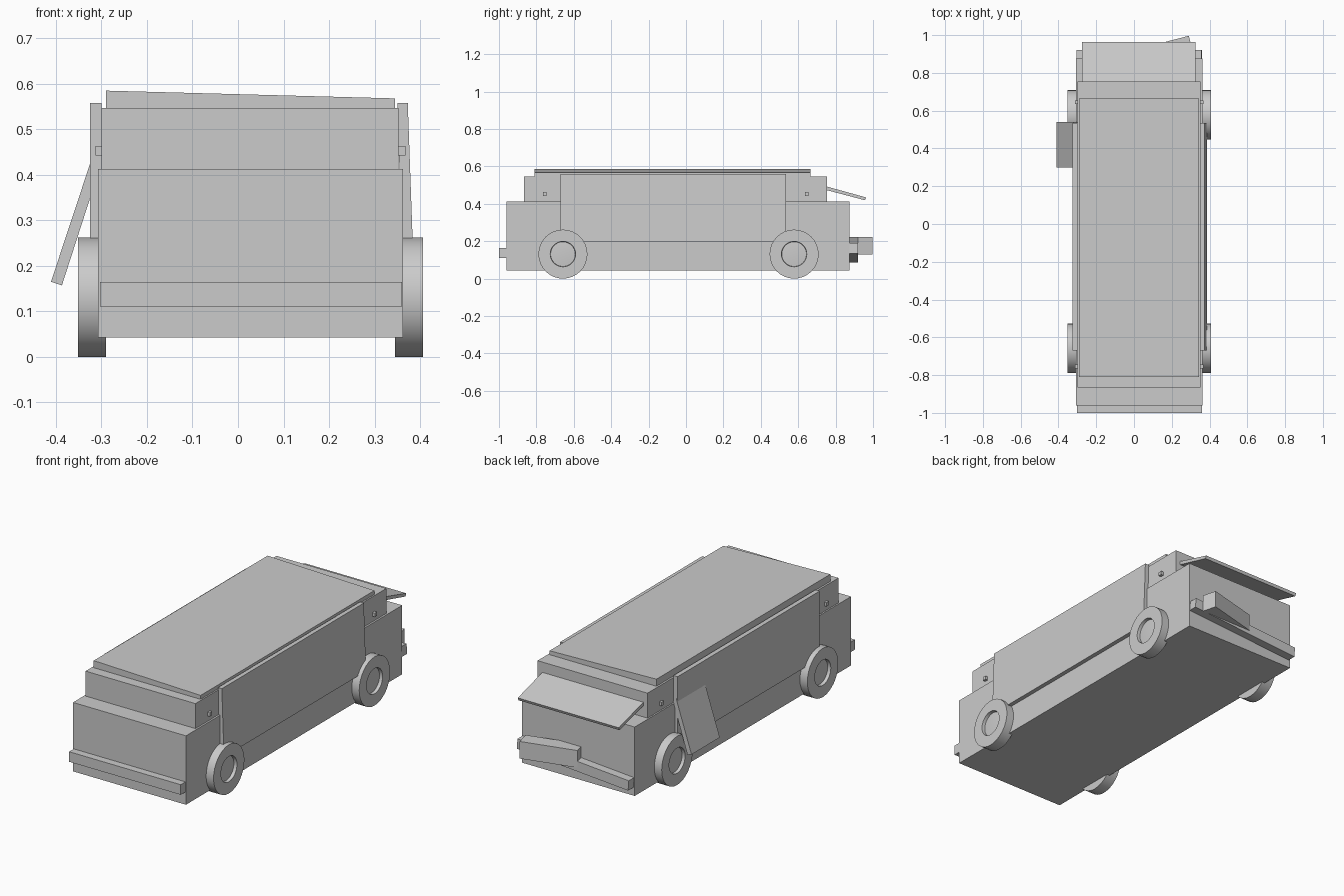
import bpy, bmesh, math
from mathutils import Matrix

if "Cube" in bpy.data.objects:
    bpy.data.objects.remove(bpy.data.objects["Cube"])

CX = 0.0275  # centre line of the body


def box(name, lo, hi, rot=(0, 0, 0)):
    """Box between two corners, turned about its own centre."""
    bm = bmesh.new()
    bmesh.ops.create_cube(bm, size=1)
    bmesh.ops.scale(bm, vec=[b - a for a, b in zip(lo, hi)], verts=bm.verts)
    me = bpy.data.meshes.new(name)
    bm.to_mesh(me)
    bm.free()
    ob = bpy.data.objects.new(name, me)
    ob.location = [(a + b) / 2 for a, b in zip(lo, hi)]
    ob.rotation_euler = [math.radians(r) for r in rot]
    bpy.context.collection.objects.link(ob)
    return ob


def plate(name, profile, axis, start, end):
    """Extrude a closed profile along x (points are y,z) or y (points are x,z)."""
    bm = bmesh.new()
    pts = [(start, a, b) if axis == 'x' else (a, start, b) for a, b in profile]
    face = bm.faces.new([bm.verts.new(p) for p in pts])
    ext = bmesh.ops.extrude_face_region(bm, geom=[face])
    step = (end - start, 0, 0) if axis == 'x' else (0, end - start, 0)
    bmesh.ops.translate(bm, vec=step,
                        verts=[v for v in ext['geom'] if isinstance(v, bmesh.types.BMVert)])
    bmesh.ops.recalc_face_normals(bm, faces=bm.faces)
    me = bpy.data.meshes.new(name)
    bm.to_mesh(me)
    bm.free()
    ob = bpy.data.objects.new(name, me)
    bpy.context.collection.objects.link(ob)
    return ob


def wheel(name, side, y):
    """Spin a tyre profile with a sunken hub around the axle."""
    profile = [(0, 0), (0.131, 0), (0.131, 0.062), (0.068, 0.062), (0.066, 0.045), (0, 0.05)]
    bm = bmesh.new()
    vs = [bm.verts.new((x, 0, r)) for r, x in profile]
    edges = [bm.edges.new(p) for p in zip(vs, vs[1:])]
    bmesh.ops.spin(bm, geom=vs + edges, cent=(0, 0, 0), axis=(1, 0, 0),
                   angle=math.tau, steps=32)
    bmesh.ops.remove_doubles(bm, verts=bm.verts, dist=1e-5)
    if side < 0:
        bmesh.ops.transform(bm, matrix=Matrix.Scale(-1, 4, (1, 0, 0)), verts=bm.verts)
    bmesh.ops.recalc_face_normals(bm, faces=bm.faces)
    me = bpy.data.meshes.new(name)
    bm.to_mesh(me)
    bm.free()
    ob = bpy.data.objects.new(name, me)
    ob.location = (CX + side * 0.3175, y, 0.131)
    bpy.context.collection.objects.link(ob)
    bpy.context.view_layer.objects.active = ob
    ob.select_set(True)
    bpy.ops.object.shade_smooth_by_angle(angle=math.radians(40))
    ob.select_set(False)


# Stacked body, cabin and sloping roof
box("lower_body", (-0.308, -0.96, 0.043), (0.363, 0.875, 0.413))
box("cabin", (-0.30, -0.865, 0.40), (0.353, 0.755, 0.547))
plate("roof", [(-0.29, 0.54), (0.345, 0.54), (0.345, 0.568), (-0.29, 0.585)],
      'y', -0.81, 0.665)

# Side panels, the right one leaning outward
box("left_side_panel", (-0.325, -0.67, 0.195), (-0.30, 0.535, 0.558))
plate("right_side_panel", [(0.362, 0.195), (0.386, 0.195), (0.373, 0.558), (0.350, 0.558)],
      'y', -0.67, 0.535)

# Open flap hanging off the left side
plate("left_flap", [(-0.411, 0.165), (-0.387, 0.157), (-0.302, 0.42), (-0.32, 0.44)],
      'y', 0.30, 0.54)

# Raised rear hatch
plate("rear_hatch", [(0.745, 0.475), (0.957, 0.419), (0.963, 0.434), (0.75, 0.493)],
      'x', -0.275, 0.325)

# Bumpers and the loose piece at the back
box("front_bumper", (-0.303, -1.0, 0.111), (0.36, -0.955, 0.165))
box("rear_bumper", (-0.303, 0.87, 0.111), (0.36, 0.92, 0.165), (0, -4.2, 0))
box("loose_bumper_piece", (0.005, 0.88, 0.13), (0.305, 0.96, 0.222), (0, 0, 14.5))

# Small pegs on the cabin sides
for end, y in (("front", -0.755), ("rear", 0.645)):
    for side, x in (("left", -0.305), ("right", 0.36)):
        box(f"{end}_{side}_peg", (x - 0.008, y - 0.01, 0.443), (x + 0.008, y + 0.01, 0.463))

# Wheels
for end, y in (("front", -0.658), ("rear", 0.578)):
    wheel(f"{end}_left_wheel", -1, y)
    wheel(f"{end}_right_wheel", 1, y)
